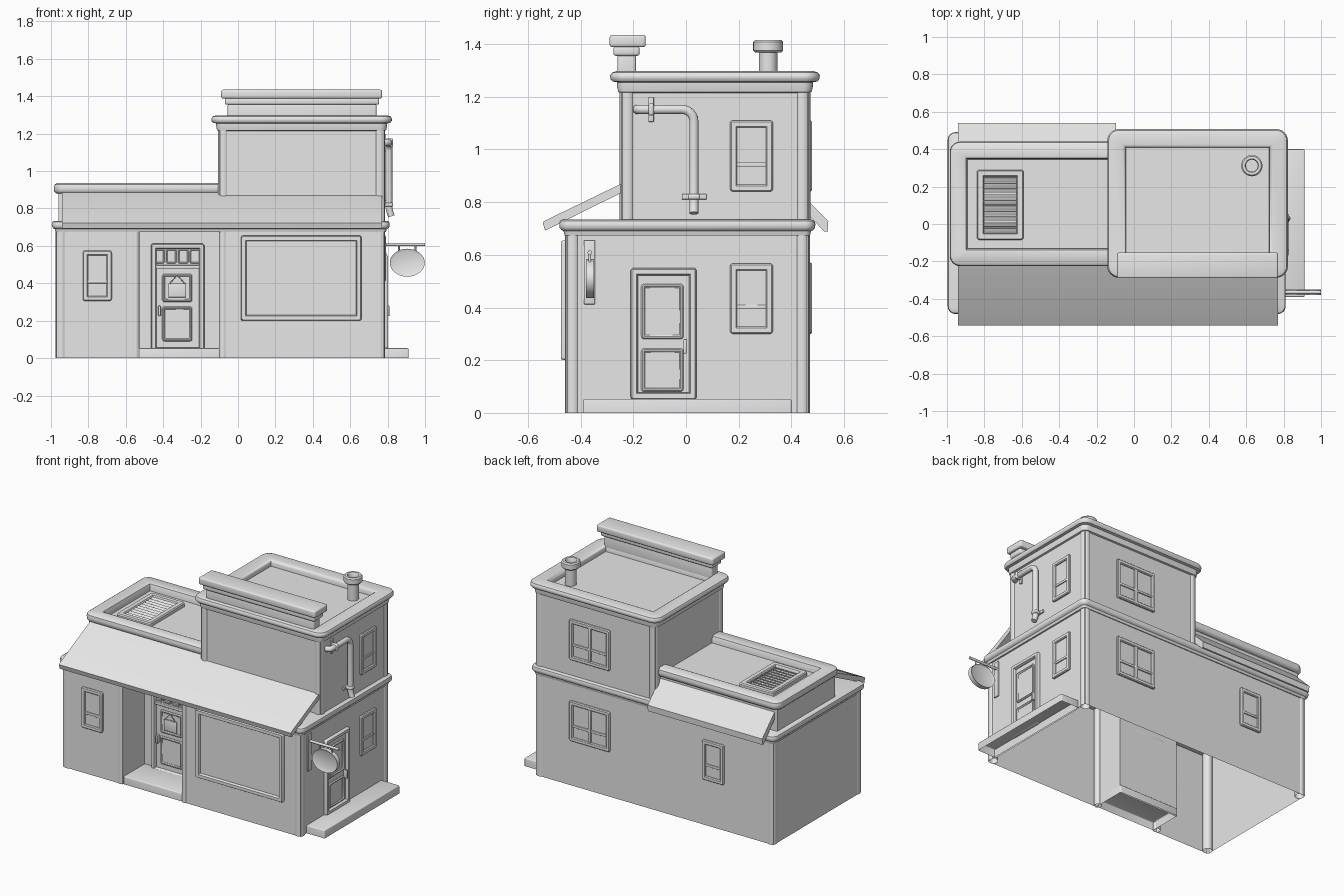
import bpy
import bmesh
from math import sin, cos, pi, radians
from mathutils import Matrix, Vector

cube = bpy.data.objects.get("Cube")
if cube:
    bpy.data.objects.remove(cube)

grey = bpy.data.materials.new("plain_grey")
grey.use_nodes = True
grey.diffuse_color = (0.8, 0.8, 0.8, 1)
grey.node_tree.nodes["Principled BSDF"].inputs["Base Color"].default_value = (0.8, 0.8, 0.8, 1)
parts = []


def finish(name, bm, m=Matrix()):
    bmesh.ops.remove_doubles(bm, verts=bm.verts[:], dist=0.0001)
    bmesh.ops.recalc_face_normals(bm, faces=bm.faces[:])
    bm.transform(m)
    mesh = bpy.data.meshes.new(name)
    bm.to_mesh(mesh)
    bm.free()
    mesh.materials.append(grey)
    ob = bpy.data.objects.new(name, mesh)
    bpy.context.collection.objects.link(ob)
    parts.append(ob)
    return ob


def box(name, x, y, z, bevel=0.0, m=Matrix(), open_bottom=False):
    """Box from (low, high) pairs, with rounded edges."""
    bm = bmesh.new()
    bmesh.ops.create_cube(bm, size=1)
    for v in bm.verts:
        v.co = [(a + b) / 2 + c * (b - a) for (a, b), c in zip((x, y, z), v.co)]
    if open_bottom:
        low = [f for f in bm.faces if f.normal.z < -0.9]
        bmesh.ops.delete(bm, geom=low, context="FACES")
    if bevel:
        edges = [e for e in bm.edges if not e.is_boundary]
        bmesh.ops.bevel(bm, geom=edges, offset=bevel, segments=3, profile=0.5, affect="EDGES")
    return finish(name, bm, m)


def prism(name, points, m, depth, cap_start=True):
    """Flat outline pushed along local z."""
    bm = bmesh.new()
    low = [bm.verts.new((a, b, 0)) for a, b in points]
    high = [bm.verts.new((a, b, depth)) for a, b in points]
    for i in range(len(points)):
        j = (i + 1) % len(points)
        bm.faces.new((low[i], low[j], high[j], high[i]))
    bm.faces.new(high)
    if cap_start:
        bm.faces.new(low)
    return finish(name, bm, m)


def sweep(name, rect, profile, radius=0.0, m=Matrix(), cap_start=False, cap_end=True, segs=6):
    """Run a profile of (offset, height) points round a rounded rectangle."""
    x0, x1, y0, y1 = rect
    bm = bmesh.new()
    loops = []
    for off, h in profile:
        r = max(radius + off, 0)
        corners = ((x1 + off - r, y1 + off - r), (x0 - off + r, y1 + off - r),
                   (x0 - off + r, y0 - off + r), (x1 + off - r, y0 - off + r))
        loop = []
        for q, (cx, cy) in enumerate(corners):
            for k in range(segs + 1):
                a = (q + k / segs) * pi / 2
                loop.append(bm.verts.new((cx + r * cos(a), cy + r * sin(a), h)))
        loops.append(loop)
    n = len(loops[0])
    for a, b in zip(loops, loops[1:]):
        for i in range(n):
            j = (i + 1) % n
            bm.faces.new((a[i], a[j], b[j], b[i]))
    if cap_start:
        bm.faces.new(loops[0])
    if cap_end:
        bm.faces.new(loops[-1])
    return finish(name, bm, m)


def tube(name, points, r):
    cu = bpy.data.curves.new(name, "CURVE")
    cu.dimensions = "3D"
    cu.bevel_depth, cu.bevel_resolution, cu.use_fill_caps = r, 3, True
    sp = cu.splines.new("POLY")
    sp.points.add(len(points) - 1)
    for p, co in zip(sp.points, points):
        p.co = (*co, 1)
    temp = bpy.data.objects.new(name, cu)
    bpy.context.collection.objects.link(temp)
    bpy.context.view_layer.update()
    mesh = bpy.data.meshes.new_from_object(temp.evaluated_get(bpy.context.evaluated_depsgraph_get()))
    bm = bmesh.new()
    bm.from_mesh(mesh)
    bpy.data.objects.remove(temp)
    bpy.data.meshes.remove(mesh)
    return finish(name, bm)


def wall(origin, u, v, n):
    """Local axes: u along the wall, v up, n outward."""
    return Matrix.Translation(origin) @ Matrix((u, v, n)).transposed().to_4x4()


X, Y, Z = Vector((1, 0, 0)), Vector((0, 1, 0)), Vector((0, 0, 1))
FRONT = wall((0, -0.455, 0), X, Z, -Y)
RECESS = wall((0, -0.23, 0), X, Z, -Y)
RIGHT = wall((0.78, 0, 0), Y, Z, X)
BACK = wall((0, 0.465, 0), -X, Z, Y)
SIDEWAYS = wall((-0.94, 0, 0), Y, Z, X)


def frame(name, m, u, v, w=0.027, d=0.014, pane=0.003):
    sweep(name, (*u, *v), [(0, 0), (0, d * 0.6), (-0.005, d), (0.005 - w, d),
          (-w, d * 0.6), (-w, pane)], 0.012, m)


def window(name, m, u, v, double=False):
    frame(name + "_frame", m, u, v)
    mid = v[0] + (v[1] - v[0]) * 0.38
    box(name + "_sash_bar", (u[0] + 0.025, u[1] - 0.025), (mid - 0.008, mid + 0.008), (0, 0.01), 0.002, m)
    if double:
        c = (u[0] + u[1]) / 2
        box(name + "_mullion", (c - 0.011, c + 0.011), (v[0] + 0.02, v[1] - 0.02), (0, 0.012), 0.002, m)


# Ground floor shell with recessed entrance, open underneath
prism("ground_floor_walls", [(-0.97, -0.455), (-0.53, -0.455), (-0.53, -0.23), (-0.08, -0.23),
      (-0.08, -0.455), (0.78, -0.455), (0.78, 0.465), (-0.97, 0.465)], Matrix(), 0.69, False)
sweep("middle_cornice", (-0.97, 0.785, -0.455, 0.465), [(-0.002, 0.674), (0.006, 0.674), (0.01, 0.69),
      (0.018, 0.694), (0.025, 0.703), (0.026, 0.717), (0.022, 0.729), (0.012, 0.734)], 0.015, cap_start=True)

# Upper tower and low parapet
box("tower_walls", (-0.1, 0.78), (-0.245, 0.465), (0.73, 1.25), open_bottom=True)
box("low_parapet_walls", (-0.96, 0), (-0.2, 0.41), (0.73, 0.88), open_bottom=True)
sweep("tower_cornice", (-0.1, 0.78, -0.245, 0.465), [(0, 1.215), (0.012, 1.218), (0.016, 1.235), (0.017, 1.255),
      (0.034, 1.258), (0.042, 1.268), (0.043, 1.28), (0.036, 1.292), (0.02, 1.297), (-0.04, 1.297),
      (-0.05, 1.292), (-0.056, 1.28), (-0.057, 1.255)], 0.02)
sweep("low_cornice", (-0.96, 0.1, -0.2, 0.415), [(0, 0.878), (0.014, 0.882), (0.023, 0.892), (0.025, 0.91),
      (0.021, 0.927), (0.01, 0.935), (-0.05, 0.935), (-0.062, 0.93), (-0.068, 0.915), (-0.07, 0.888)], 0.03)

# Rounded corner posts
for label, z, spots in (
        ("ground", (0, 0.69), [(-0.945, -0.43), (0.757, -0.43), (0.757, 0.44), (-0.945, 0.44),
                               (-0.548, -0.438), (-0.08, -0.438)]),
        ("tower", (0.73, 1.23), [(-0.077, -0.222), (0.757, -0.222), (0.757, 0.442), (-0.077, 0.442)])):
    for cx, cy in spots:
        r = 0.022 if cy == -0.438 else 0.03
        sweep(label + "_corner_post", (cx, cx, cy, cy), [(r, z[0]), (r, z[1])], cap_end=False)

# Sloping awnings
prism("front_awning", [(-0.2, 0.892), (-0.535, 0.73), (-0.544, 0.723), (-0.535, 0.692), (-0.2, 0.858)],
      SIDEWAYS, 1.71)
prism("back_awning", [(0.4, 0.868), (0.54, 0.728), (0.538, 0.688), (0.525, 0.688), (0.4, 0.82)],
      SIDEWAYS, 0.845)

# Parapet sign block above the tower
for name, x, y, z in (("parapet_block", (-0.055, 0.74), (-0.26, -0.19), (1.25, 1.36)),
                      ("parapet_moulding", (-0.07, 0.755), (-0.276, -0.176), (1.355, 1.392)),
                      ("parapet_cap", (-0.09, 0.77), (-0.29, -0.153), (1.388, 1.435))):
    box(name, x, y, z, 0.01)

# Chimney with hollow cap
sweep("chimney", (0.63, 0.63, 0.312, 0.312), [(0.035, 1.25), (0.035, 1.368), (0.05, 1.368), (0.057, 1.375),
      (0.057, 1.407), (0.05, 1.415), (0.036, 1.415), (0.032, 1.41), (0.032, 1.37)])

# Roof vent with slats
sweep("vent_frame", (-0.84, -0.59, -0.085, 0.29), [(0, 0.88), (0, 0.908), (-0.006, 0.915),
      (-0.032, 0.915), (-0.037, 0.908), (-0.037, 0.892)], 0.015)
for i in range(10):
    place = Matrix.Translation((-0.715, -0.033 + i * 0.03, 0.902)) @ Matrix.Rotation(radians(25), 4, "X")
    box("vent_slat", (-0.09, 0.09), (-0.012, 0.012), (-0.003, 0.003), 0.001, place)

# Windows
frame("shop_window_frame", FRONT, (0.015, 0.66), (0.2, 0.655), 0.03, 0.02)
window("front_window", FRONT, (-0.83, -0.675), (0.305, 0.575))
window("back_small_window", BACK, (0.45, 0.61), (0.305, 0.57))
for level, v in (("lower", (0.3, 0.567)), ("upper", (0.84, 1.11))):
    window(level + "_side_window", RIGHT, (0.167, 0.33), v)
    window(level + "_back_window", BACK, (-0.53, -0.23), v, True)


# Doors: frame, panels and handle
def door(name, m, u, v, panels, handle_u):
    frame(name + "_frame", m, u, v, 0.028, 0.022, 0.004)
    for pu, pv in panels:
        frame(name + "_panel", m, pu, pv, 0.015, 0.014, 0.006)
    box(name + "_handle", (handle_u - 0.007, handle_u + 0.007), (0.225, 0.28), (0, 0.03), 0.004, m)


door("side_door", RIGHT, (-0.21, 0.04), (0.05, 0.55),
     [((-0.17, -0.01), (0.28, 0.49)), ((-0.17, -0.01), (0.08, 0.245))], -0.003)
door("front_door", RECESS, (-0.465, -0.18), (0.03, 0.612),
     [((-0.405, -0.245), (0.3, 0.45)), ((-0.405, -0.245), (0.09, 0.275))], -0.42)
box("front_door_lintel", (-0.44, -0.205), (0.478, 0.497), (0, 0.018), 0.004, RECESS)
for i in range(4):
    u = -0.45 + i * 0.064
    frame("transom_pane", RECESS, (u, u + 0.058), (0.505, 0.582), 0.008, 0.014)

# Hanging plate on the front door
box("door_plate", (-0.372, -0.278), (0.325, 0.4), (0.012, 0.021), 0.003, RECESS)
tube("door_plate_cord", [(-0.365, -0.25, 0.398), (-0.325, -0.25, 0.445), (-0.285, -0.25, 0.398)], 0.003)

# Steps
box("side_step", (0.77, 0.912), (-0.39, 0.4), (0, 0.053), 0.006, open_bottom=True)
box("front_step", (-0.53, -0.08), (-0.45, -0.22), (0, 0.053), 0.006, open_bottom=True)

# Projecting oval sign and bracket
box("sign_wall_plate", (-0.388, -0.345), (0.412, 0.655), (0, 0.01), 0.004, RIGHT)
tube("sign_rod", [(0.78, -0.365, 0.608), (1.0, -0.365, 0.608)], 0.009)
for x in (0.86, 0.95):
    tube("sign_hanger", [(x, -0.365, 0.61), (x, -0.365, 0.56)], 0.005)
bm = bmesh.new()
bmesh.ops.create_cone(bm, cap_ends=True, segments=32, radius1=0.085, radius2=0.085, depth=0.03)
caps = [f for f in bm.faces if len(f.verts) > 4]
bmesh.ops.inset_individual(bm, faces=caps, thickness=0.016, depth=-0.007)
bm.transform(Matrix.Diagonal((1.1, 0.88, 1, 1)))
finish("oval_sign", bm, wall((0.905, -0.365, 0.51), X, Z, -Y))

# Drain pipe with clamps
bend = [(0.807, -0.015 + 0.045 * sin(a * pi / 12), 1.107 + 0.045 * cos(a * pi / 12)) for a in range(7)]
tube("drain_pipe", [(0.76, -0.185, 1.152), (0.79, -0.185, 1.152), (0.803, -0.178, 1.152),
     (0.807, -0.165, 1.152)] + bend + [(0.807, 0.03, 0.805), (0.811, 0.03, 0.785), (0.82, 0.03, 0.758)], 0.018)
box("upper_pipe_clamp", (-0.143, -0.122), (1.105, 1.198), (0, 0.012), 0.003, RIGHT)
box("upper_pipe_band", (-0.143, -0.122), (1.129, 1.175), (0, 0.05), 0.008, RIGHT)
box("lower_pipe_clamp", (-0.016, 0.078), (0.81, 0.831), (0, 0.012), 0.003, RIGHT)
box("lower_pipe_band", (0.007, 0.053), (0.81, 0.831), (0, 0.05), 0.008, RIGHT)

# Smooth rounded surfaces, keep corners crisp
bpy.ops.object.select_all(action="DESELECT")
for ob in parts:
    ob.select_set(True)
bpy.context.view_layer.objects.active = parts[0]
bpy.ops.object.shade_smooth_by_angle(angle=radians(40))
